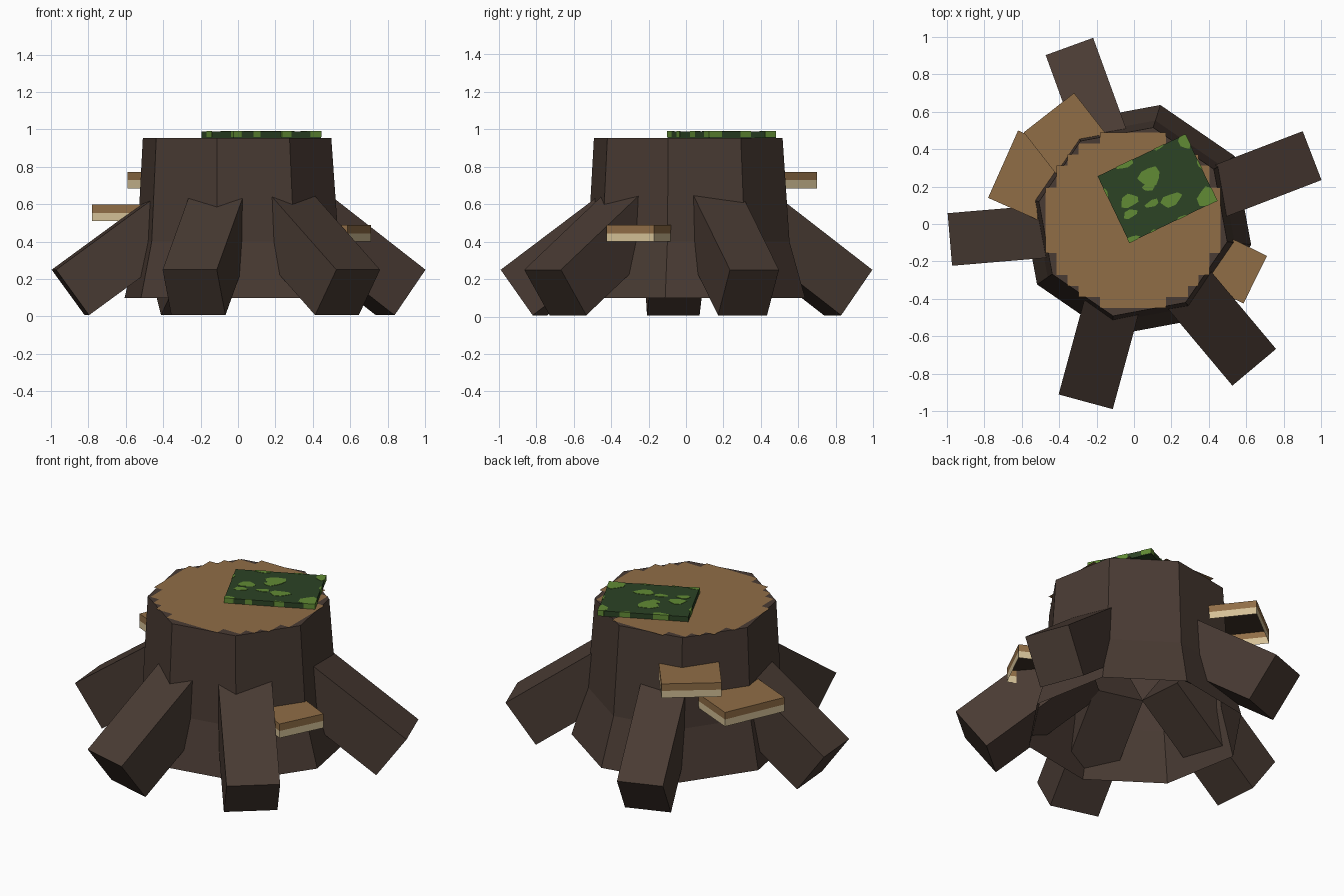
import bpy, bmesh, math
from mathutils import Matrix, Vector

old = bpy.data.objects.get("Cube")
if old:
    bpy.data.objects.remove(old, do_unlink=True)


def material(name, rgb):
    m = bpy.data.materials.new(name)
    m.use_nodes = True
    m.diffuse_color = (*rgb, 1)
    bsdf = m.node_tree.nodes["Principled BSDF"]
    bsdf.inputs["Base Color"].default_value = (*rgb, 1)
    bsdf.inputs["Roughness"].default_value = 1
    return m


bark = material("bark brown", (0.066, 0.043, 0.033))
wood = material("cut wood tan", (0.28, 0.155, 0.062))
cream = material("fungus cream", (0.66, 0.53, 0.31))
gill = material("gill dark brown", (0.05, 0.034, 0.02))
moss = material("moss dark green", (0.025, 0.056, 0.018))
leaf = material("moss light green", (0.12, 0.26, 0.035))


def finish(name, bm, mats, matrix=Matrix(), fix_normals=True):
    if fix_normals:
        bmesh.ops.recalc_face_normals(bm, faces=bm.faces)
    mesh = bpy.data.meshes.new(name)
    bm.to_mesh(mesh)
    bm.free()
    for m in mats:
        mesh.materials.append(m)
    obj = bpy.data.objects.new(name, mesh)
    obj.matrix_world = matrix
    bpy.context.collection.objects.link(obj)
    return obj


def placed(x, y, z, degrees):
    return Matrix.Translation((x, y, z)) @ Matrix.Rotation(math.radians(degrees), 4, 'Z')


def prism(bm, points, offset):
    """Extrude a closed outline of 3D points along an offset."""
    low = [bm.verts.new(p) for p in points]
    high = [bm.verts.new(Vector(p) + Vector(offset)) for p in points]
    bm.faces.new(low)
    bm.faces.new(high[::-1])
    for i in range(len(low)):
        j = (i + 1) % len(low)
        bm.faces.new((low[j], low[i], high[i], high[j]))


# Trunk: flared octagonal shell, open underneath
SIDES, TOP = 8, 0.955
bm = bmesh.new()
rings = []
for z, r, cx, cy in ((0.1, 0.63, 0.01, 0.02), (0.4, 0.55, 0, 0.015), (TOP, 0.515, -0.005, 0.012)):
    angles = [math.radians(78) + math.tau * i / SIDES for i in range(SIDES)]
    rings.append([bm.verts.new((cx + r * math.cos(a), cy + r * math.sin(a), z)) for a in angles])
for low, high in zip(rings, rings[1:]):
    for i in range(SIDES):
        j = (i + 1) % SIDES
        bm.faces.new((low[i], low[j], high[j], high[i]))
bm.faces.new(rings[-1])
finish("trunk", bm, [bark], fix_normals=False)

# Cut wood: stair-edged disc on the trunk top
bm = bmesh.new()
bmesh.ops.create_grid(bm, x_segments=16, y_segments=16, size=0.468)
outside = [f for f in bm.faces if f.calc_center_median().length > 0.472]
bmesh.ops.delete(bm, geom=outside, context='FACES')
finish("cut_wood", bm, [wood], placed(-0.005, 0.02, TOP + 0.003, 0), fix_normals=False)

# Roots: square beams sloping out to the ground (name, direction, reach, width)
for name, angle, reach, width in (
        ("back_root", 110, 1.01, 0.27), ("left_root", 21, 1.02, 0.28),
        ("front_left_root", -50, 1.0, 0.305), ("front_root", -105.2, 0.985, 0.3),
        ("right_root", 184.8, 0.988, 0.282)):
    slope = Vector((-0.808, 0, 0.589)) * 0.75
    tip_top = Vector((reach, -width / 2, 0.25))
    tip_low = tip_top + Vector((-0.177, 0, -0.243))
    bm = bmesh.new()
    prism(bm, [tip_top, tip_low, tip_low + slope, tip_top + slope], (0, width, 0))
    finish(name, bm, [bark], placed(0, 0, 0, angle))

# Shelf fungi: hollow slabs, tan above and cream below, x axis pointing outward
for name, x, y, z, angle, width, depth in (
        ("lower_right_fungus", -0.70, 0.32, 0.51, 156, 0.394, 0.3),
        ("upper_back_fungus", -0.455, 0.595, 0.685, 128, 0.342, 0.29),
        ("left_fungus", 0.648, -0.298, 0.40, -26.3, 0.284, 0.25)):
    bm = bmesh.new()
    height = 0.088
    levels = []
    for h in (0, height / 2, height):
        levels.append([bm.verts.new(p) for p in (
            (-depth, -width / 2, h), (0, -width / 2, h), (0, width / 2, h), (-depth, width / 2, h))])
    for k in (0, 1):
        for i in range(4):
            j = (i + 1) % 4
            face = bm.faces.new((levels[k][i], levels[k][j], levels[k + 1][j], levels[k + 1][i]))
            face.material_index = 1 - k
    bm.faces.new(levels[2])
    under = bm.faces.new([bm.verts.new((v.co.x, v.co.y, height - 0.006)) for v in reversed(levels[2])])
    under.material_index = 2
    finish(name, bm, [wood, cream, gill], placed(x, y, z, angle), fix_normals=False)

# Moss slab lying on the cut wood
HALF_U, HALF_V, THICK = 0.26, 0.197, 0.034
moss_place = placed(0.125, 0.19, TOP, 25.6)
bm = bmesh.new()
bmesh.ops.create_cube(bm, size=1)
bmesh.ops.scale(bm, vec=(2 * HALF_U, 2 * HALF_V, THICK), verts=bm.verts)
bmesh.ops.translate(bm, vec=(0, 0, THICK / 2), verts=bm.verts)
finish("moss_slab", bm, [moss], moss_place)

# Light moss patches, trimmed to the slab so edge patches wrap down its sides
bm = bmesh.new()
for u, v, ru, rv in (
        (-0.01, 0.075, 0.06, 0.05), (-0.035, 0.03, 0.035, 0.025), (-0.165, 0.005, 0.05, 0.035),
        (-0.19, -0.06, 0.04, 0.022), (0.04, -0.087, 0.06, 0.033), (-0.06, -0.06, 0.04, 0.018),
        (0.225, -0.16, 0.06, 0.055), (0.24, 0.165, 0.03, 0.045), (-0.1, 0.2, 0.05, 0.03),
        (-0.24, -0.19, 0.04, 0.02), (0.05, -0.2, 0.03, 0.012), (-0.12, -0.2, 0.02, 0.01),
        (0.1, 0.2, 0.03, 0.015), (0.262, 0.02, 0.012, 0.03), (-0.262, 0.1, 0.012, 0.03)):
    outline = []
    for i in range(9):
        a = math.tau * i / 9
        wobble = 1 + 0.15 * math.sin(3 * a + 20 * u)
        pu = u + ru * wobble * math.cos(a)
        pv = v + rv * wobble * math.sin(a)
        outline.append((max(-HALF_U - 0.002, min(HALF_U + 0.002, pu)),
                        max(-HALF_V - 0.002, min(HALF_V + 0.002, pv)), 0.004))
    prism(bm, outline, (0, 0, THICK - 0.002))
bmesh.ops.remove_doubles(bm, verts=bm.verts, dist=0.0001)
finish("moss_patches", bm, [leaf], moss_place)
